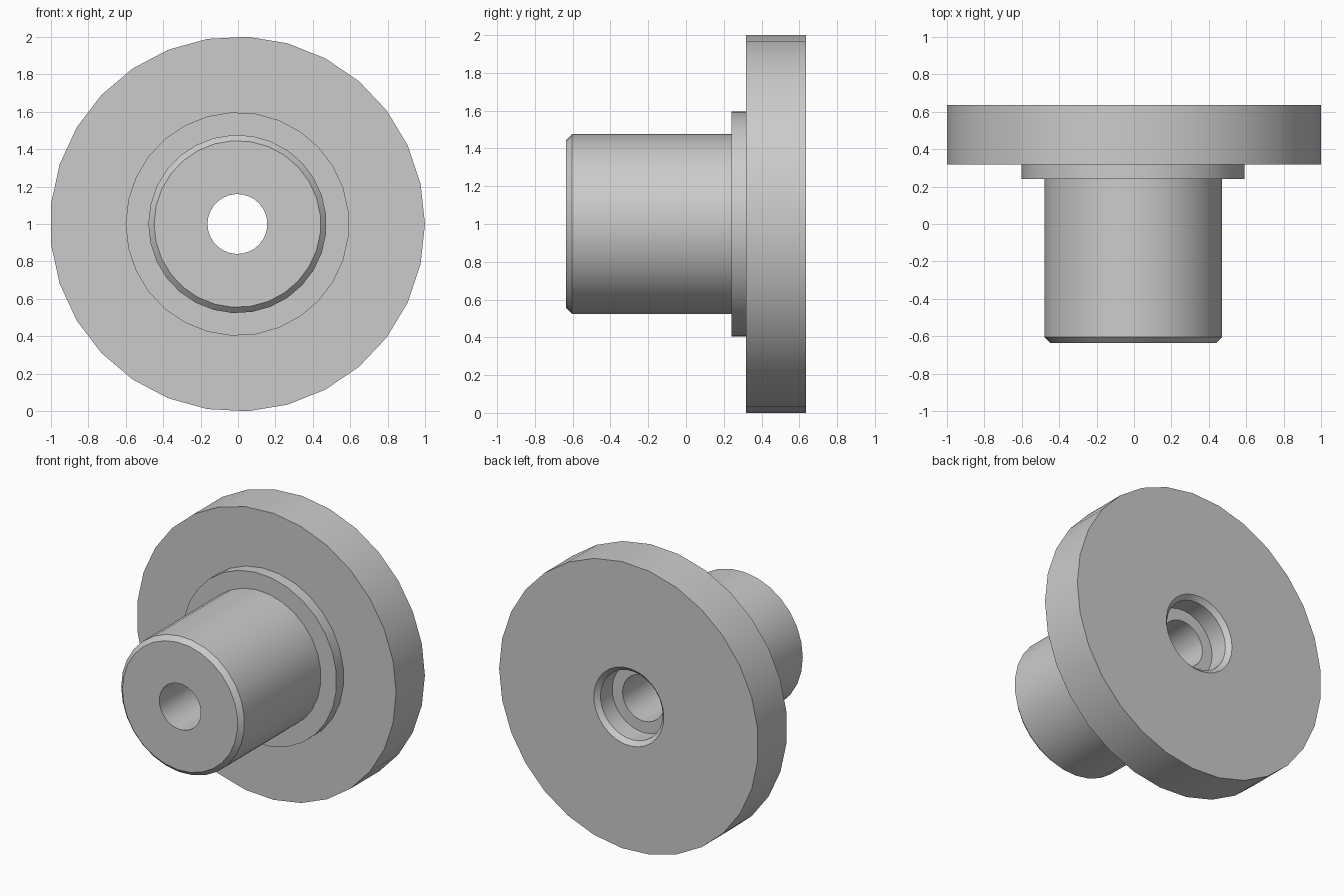
import bpy, bmesh, math

if "Cube" in bpy.data.objects:
    bpy.data.objects.remove(bpy.data.objects["Cube"])

SIDES = 29
CX, CZ = -0.003, 1.0          # turning axis runs along y
HALF = math.pi / SIDES        # half-step turn

# Closed turned profile: radius, y, start angle
PROFILE = [
    (0.160, -0.635, HALF),    # bore mouth
    (0.445, -0.635, HALF),    # hub front face
    (0.476, -0.604, HALF),    # hub chamfer
    (0.476, 0.240, HALF),     # hub barrel
    (0.597, 0.240, HALF),     # shoulder face
    (0.597, 0.318, HALF),     # shoulder rim
    (1.0015, 0.318, 0.0),     # flange front face
    (1.0015, 0.635, 0.0),     # flange rim
    (0.270, 0.635, HALF),     # flange back face
    (0.240, 0.605, HALF),     # counterbore chamfer
    (0.240, 0.475, HALF),     # counterbore wall
    (0.160, 0.475, HALF),     # counterbore floor
]

grey = bpy.data.materials.new("light grey metal")
grey.diffuse_color = (0.6, 0.6, 0.6, 1.0)
grey.use_nodes = True
grey.node_tree.nodes["Principled BSDF"].inputs["Base Color"].default_value = grey.diffuse_color


def turned_part(name, profile, material):
    bm = bmesh.new()
    rings = []
    for r, y, start in profile:
        rings.append([bm.verts.new((CX + r * math.cos(start + 2 * HALF * i), y,
                                    CZ + r * math.sin(start + 2 * HALF * i)))
                      for i in range(SIDES)])
    for k, a in enumerate(rings):
        b = rings[(k + 1) % len(rings)]
        for i in range(SIDES):
            j = (i + 1) % SIDES
            bm.faces.new((a[i], a[j], b[j], b[i]))
    bmesh.ops.recalc_face_normals(bm, faces=bm.faces)
    mesh = bpy.data.meshes.new(name)
    bm.to_mesh(mesh)
    bm.free()
    mesh.materials.append(material)
    obj = bpy.data.objects.new(name, mesh)
    bpy.context.collection.objects.link(obj)
    bpy.context.view_layer.objects.active = obj
    obj.select_set(True)
    bpy.ops.object.shade_smooth_by_angle(angle=math.radians(30))
    return obj


# Flanged hub with through bore and rear counterbore
turned_part("flanged_hub", PROFILE, grey)
